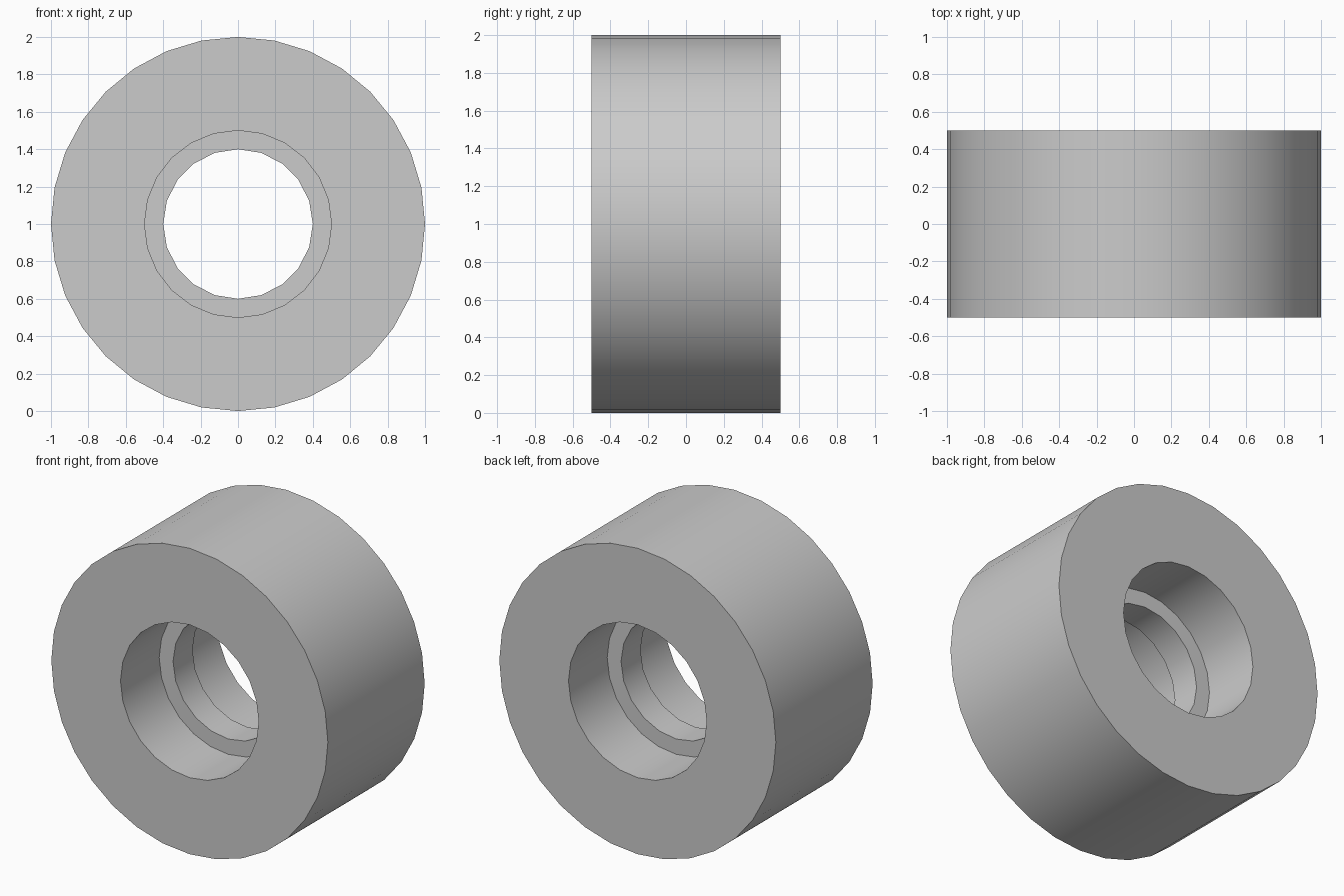
import bpy
import bmesh
import math

cube = bpy.data.objects.get("Cube")
if cube:
    bpy.data.objects.remove(cube, do_unlink=True)

grey = bpy.data.materials.new("light_grey")
grey.use_nodes = True
colour = (0.6, 0.6, 0.6, 1)
grey.diffuse_color = colour
grey.node_tree.nodes["Principled BSDF"].inputs["Base Color"].default_value = colour

bm = bmesh.new()


def ring(radius, y, sides):
    """Closed edge loop around the y axis, centred at z = 1."""
    verts = []
    for i in range(sides):
        a = math.tau * i / sides
        verts.append(bm.verts.new((radius * math.cos(a), y, 1 + radius * math.sin(a))))
    edges = [bm.edges.new((verts[i - 1], verts[i])) for i in range(sides)]
    return edges


def wall(a, b):
    bmesh.ops.bridge_loops(bm, edges=a + b)


def flat_ring(a, b):
    bmesh.ops.triangle_fill(bm, edges=a + b, use_beauty=True)


# Mirrored halves: outer rim, bore mouth and both edges of the inner lip
half, lip = 0.5, 0.1
outer, mouth, seat, throat = [], [], [], []
for side in (-1, 1):
    outer.append(ring(1.0, side * half, 32))
    mouth.append(ring(0.5, side * half, 24))
    seat.append(ring(0.5, side * lip, 24))
    throat.append(ring(0.4, side * lip, 20))

# Outer and lip walls, then the end faces, bores and lip shoulders
wall(*outer)
wall(*throat)
for i in range(2):
    flat_ring(outer[i], mouth[i])
    wall(mouth[i], seat[i])
    flat_ring(seat[i], throat[i])

bmesh.ops.recalc_face_normals(bm, faces=bm.faces[:])
mesh = bpy.data.meshes.new("stepped_bushing")
bm.to_mesh(mesh)
bm.free()
mesh.materials.append(grey)

bushing = bpy.data.objects.new("stepped_bushing", mesh)
bpy.context.collection.objects.link(bushing)
bpy.context.view_layer.objects.active = bushing
bushing.select_set(True)
bpy.ops.object.shade_smooth_by_angle(angle=math.radians(30))
